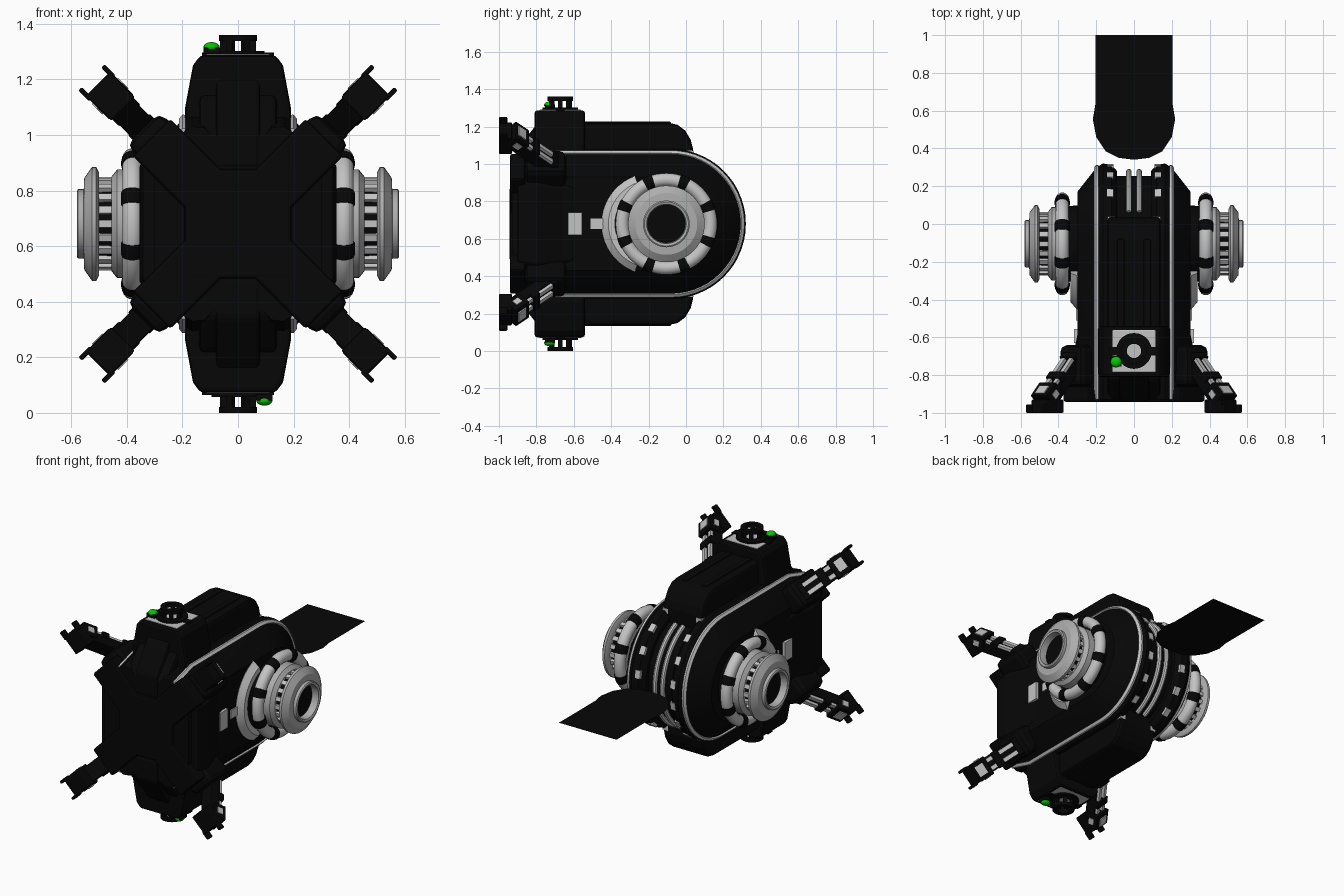
import bpy, bmesh, math
from mathutils import Vector, Matrix

if "Cube" in bpy.data.objects:
    bpy.data.objects.remove(bpy.data.objects["Cube"])

CZ = 0.68   # height of the symmetry centre; every part is modelled around it


def material(name, rgb):
    m = bpy.data.materials.new(name)
    m.diffuse_color = (*rgb, 1)
    m.use_nodes = True
    m.node_tree.nodes["Principled BSDF"].inputs["Base Color"].default_value = m.diffuse_color
    return m


BLACK = material("hull black", (0.002, 0.002, 0.002))
LIGHT = material("light grey", (0.55, 0.55, 0.55))
STEEL = material("steel grey", (0.42, 0.42, 0.42))
GREEN = material("signal green", (0.0, 0.58, 0.0))


def loft(bm, loops, closed=False):
    """Skin a row of equally long closed loops, capped unless closed."""
    rings = [[bm.verts.new(p) for p in lp] for lp in loops]
    n = len(rings[0])
    pairs = list(zip(rings, rings[1:])) + ([(rings[-1], rings[0])] if closed else [])
    for a, b in pairs:
        for i in range(n):
            bm.faces.new((a[i], a[(i + 1) % n], b[(i + 1) % n], b[i]))
    if not closed:
        bm.faces.new(rings[0])
        bm.faces.new(rings[-1])


def prism(bm, pts, axis, a, b):
    put = {'x': lambda t, p: (t, *p), 'y': lambda t, p: (p[0], t, p[1]),
           'z': lambda t, p: (*p, t)}[axis]
    loft(bm, [[put(t, p) for p in pts] for t in (a, b)])


def box(bm, lo, hi, frame=None):
    c = [(a + b) / 2 for a, b in zip(lo, hi)]
    s = [b - a for a, b in zip(lo, hi)]
    m = Matrix.Translation(c) @ Matrix.Diagonal((*s, 1))
    bmesh.ops.create_cube(bm, size=1, matrix=(frame @ m) if frame else m)


def lathe(bm, profile, cy, seg=40, closed=False):
    """Revolve (x, radius) points about the sideways axle."""
    ang = [2 * math.pi * i / seg for i in range(seg)]
    loft(bm, [[(x, cy + r * math.cos(t), r * math.sin(t)) for t in ang]
              for x, r in profile], closed=closed)


def finish(name, bm, mat, mirror="xz", smooth=False, bevel=0):
    bmesh.ops.recalc_face_normals(bm, faces=bm.faces)
    me = bpy.data.meshes.new(name)
    bm.to_mesh(me)
    bm.free()
    me.materials.append(mat)
    ob = bpy.data.objects.new(name, me)
    ob.location.z = CZ
    bpy.context.collection.objects.link(ob)
    if bevel:
        b = ob.modifiers.new("bevel", 'BEVEL')
        b.width, b.segments = bevel, 2
    if mirror:
        mod = ob.modifiers.new("mirror", 'MIRROR')
        mod.use_axis = ('x' in mirror, False, 'z' in mirror)
        mod.use_mirror_merge = False
    if smooth:
        bpy.ops.object.select_all(action='DESELECT')
        ob.select_set(True)
        bpy.context.view_layer.objects.active = ob
        bpy.ops.object.shade_smooth_by_angle(angle=math.radians(32))


def outline(r):
    """Side outline: rounded rear, straight flanks, tapered front."""
    arc = [math.radians(90 - 180 * i / 28) for i in range(29)]
    return ([(-0.93, r - 0.05), (-0.76, r)]
            + [(-0.08 + r * math.cos(t), r * math.sin(t)) for t in arc]
            + [(-0.76, -r), (-0.93, -r + 0.05)])


# side shells with chamfered outer rim, and the core between them
bm = bmesh.new()
loft(bm, [[(x, *p) for p in outline(r)] for x, r in
          ((0.09, 0.33), (0.09, 0.36), (0.12, 0.395), (0.165, 0.4), (0.2, 0.378), (0.3, 0.25))])
finish("side_shell", bm, BLACK, "x", True)
bm = bmesh.new()
prism(bm, outline(0.335), 'x', -0.095, 0.095)
finish("core", bm, BLACK, None, True)

# light trim line following the shell rim
bm = bmesh.new()
section = [(0.188, 0.392), (0.2, 0.393), (0.212, 0.378), (0.2, 0.368)]
loft(bm, list(zip(*[[(x, *p) for p in outline(r)] for x, r in section])))
finish("trim_line", bm, LIGHT, "x", True)

# rear pipes in the slot
bm = bmesh.new()
rows = []
for i in range(25):
    t = math.radians(-66 + 132 * i / 24)
    rows.append([(0.027 + 0.015 * math.cos(a), -0.08 + (0.357 + 0.015 * math.sin(a)) * math.cos(t),
                  (0.357 + 0.015 * math.sin(a)) * math.sin(t))
                 for a in [math.pi * k / 4 for k in range(8)]])
loft(bm, rows)
finish("rear_pipe", bm, LIGHT, "x", True)

# light marker plates beside the slot
bm = bmesh.new()
for deg in (10, 31, 52):
    f = Matrix.Translation((0, -0.08, 0)) @ Matrix.Rotation(math.radians(deg), 4, 'X')
    box(bm, (0.108, 0.375, -0.025), (0.142, 0.4, 0.025), f)
prism(bm, [(0.1, 0.04), (0.14, 0.04), (0.14, 0.0)], 'z', 0.36, 0.392)
finish("rear_marker", bm, LIGHT)

# upper and lower spine with rails
bm = bmesh.new()
prism(bm, [(-0.93, 0.2), (-0.93, 0.33), (-0.82, 0.46), (-0.58, 0.54), (-0.09, 0.54), (-0.045, 0.53),
           (-0.005, 0.5), (0.025, 0.45), (0.038, 0.4), (0.038, 0.2)], 'x', -0.14, 0.14)
finish("spine", bm, BLACK, "z", bevel=0.02)
bm = bmesh.new()
box(bm, (0.05, -0.55, 0.5), (0.09, -0.08, 0.547))
finish("spine_rail", bm, BLACK, bevel=0.008)

# tower blocks and their front ridge
bm = bmesh.new()
half = [(0.19, 0.3), (0.19, 0.42), (0.162, 0.57), (0.135, 0.607)]
prism(bm, half + [(-x, z) for x, z in reversed(half)], 'y', -0.81, -0.54)
finish("tower", bm, BLACK, "z", bevel=0.015)
bm = bmesh.new()
prism(bm, [(-0.935, 0.2), (-0.935, 0.34), (-0.84, 0.48), (-0.8, 0.53), (-0.8, 0.2)], 'x', -0.08, 0.08)
finish("tower_ridge", bm, BLACK, "z", bevel=0.015)

# hatch: light base plate, black ring, open cap on posts
bm = bmesh.new()
box(bm, (-0.115, -0.785, 0.59), (0.115, -0.56, 0.611))
finish("hatch_plate", bm, LIGHT, "z", bevel=0.006)


def ring(bm, r0, r1, z0, z1):
    prof = [(r0, z0), (r1, z0), (r1, z1), (r0, z1)]
    loft(bm, [[(r * math.cos(t), -0.672 + r * math.sin(t), z) for r, z in prof]
              for t in [2 * math.pi * i / 20 for i in range(20)]], closed=True)


bm = bmesh.new()
ring(bm, 0.045, 0.095, 0.605, 0.622)
ring(bm, 0.038, 0.068, 0.658, 0.68)
for i in range(6):
    f = Matrix.Translation((0, -0.672, 0)) @ Matrix.Rotation(math.pi * i / 3, 4, 'Z')
    box(bm, (0.042, -0.012, 0.61), (0.064, 0.012, 0.67), f)
for s in (-1, 1):   # side clamps on the plate
    box(bm, (s * 0.11 - 0.02, -0.695, 0.58), (s * 0.11 + 0.02, -0.65, 0.616))
finish("hatch_ring", bm, BLACK, "z")

# signal lamps, on opposite sides above and below
for name, s in (("upper", 1), ("lower", -1)):
    bm = bmesh.new()
    box(bm, (-0.095 * s - 0.03, -0.755, s * 0.624 - 0.011), (-0.095 * s + 0.03, -0.70, s * 0.624 + 0.011))
    finish(name + "_lamp_bracket", bm, BLACK, None)
    bm = bmesh.new()
    bmesh.ops.create_uvsphere(bm, u_segments=16, v_segments=10, radius=0.029,
                              matrix=Matrix.Translation((-0.095 * s, -0.73, s * 0.636))
                              @ Matrix.Diagonal((1, 1, 0.62, 1)))
    finish(name + "_lamp", bm, GREEN, None, True)

# nose block
bm = bmesh.new()


def octagon(y, w, h, c):
    q = [(w, h - c), (w - c, h)]
    pts = q + [(-x, z) for x, z in reversed(q)]
    return [(x, y, z) for x, z in pts + [(-x, -z) for x, z in pts]]


loft(bm, [octagon(-0.54, 0.29, 0.28, 0.1), octagon(-0.66, 0.315, 0.32, 0.12),
          octagon(-0.8, 0.355, 0.34, 0.13), octagon(-0.9, 0.345, 0.33, 0.13)])
finish("nose_block", bm, BLACK, None, bevel=0.01)

# crossed front plate with square hub, and arm shoulders
bm = bmesh.new()
for deg in (45, 135):
    f = Matrix.Rotation(math.radians(deg), 4, 'Y')
    box(bm, (-0.44, -0.942, -0.095), (0.44, -0.86, 0.095), f)
box(bm, (-0.192, -0.943, -0.197), (0.192, -0.87, 0.197))
finish("cross_plate", bm, BLACK, None, bevel=0.012)
bm = bmesh.new()
f = Matrix.Rotation(math.radians(-45), 4, 'Y')
box(bm, (0.34, -0.86, -0.085), (0.485, -0.64, 0.085), f)
finish("arm_shoulder", bm, BLACK, bevel=0.035)

# four gripping arms: along = reach, side = across, back = rear face
start, end = Vector((0.29, -0.66, 0.29)), Vector((0.495, -0.965, 0.495))
along = (end - start).normalized()
side = Vector((1, 0, -1)).normalized()
back = along.cross(side)
if back.y < 0:
    back = -back
F = Matrix.Translation(start) @ Matrix((along, side, back)).transposed().to_4x4()
L = (end - start).length
bm = bmesh.new()
box(bm, (0, -0.05, -0.05), (L - 0.08, 0.05, 0.015), F)
box(bm, (L - 0.13, -0.062, -0.03), (L - 0.03, 0.062, 0.05), F)
box(bm, (0.06, -0.055, 0.0), (0.1, 0.055, 0.04), F)
box(bm, (0.2, -0.055, 0.0), (0.25, 0.055, 0.04), F)
box(bm, (0.585, -1.0, -0.06), (0.71, -0.93, 0.06), f)
for s in (-0.058, 0.058):     # finger prongs
    box(bm, (0.69, -1.0, s - 0.009), (0.745, -0.955, s + 0.009), f)
finish("arm", bm, BLACK, bevel=0.006)
bm = bmesh.new()
for s in (-0.028, 0.028):     # light rods and pads on the rear of each arm
    box(bm, (0.02, s - 0.013, 0.01), (0.3, s + 0.013, 0.032), F)
box(bm, (L - 0.1, -0.035, 0.045), (L - 0.045, 0.035, 0.056), F)
box(bm, (L - 0.1, -0.067, -0.01), (L - 0.06, 0.067, 0.025), F)
finish("arm_rod", bm, LIGHT)

# drive pods on both sides
CY = -0.105
bm = bmesh.new()
lathe(bm, [(0.28, 0.205), (0.345, 0.2), (0.37, 0.16), (0.5, 0.15)], CY)
finish("pod_mount", bm, BLACK, "x", True)


def torus_row(t, minor):
    return [(0.38 + minor * math.cos(a), CY + (0.236 + minor * math.sin(a)) * math.cos(t),
             (0.236 + minor * math.sin(a)) * math.sin(t))
            for a in [2 * math.pi * k / 14 for k in range(14)]]


bm = bmesh.new()              # light ring
loft(bm, [torus_row(2 * math.pi * i / 64, 0.036) for i in range(64)], closed=True)
finish("pod_ring", bm, LIGHT, "x", True)
bm = bmesh.new()              # black clamps round the ring
for k in range(8):
    loft(bm, [torus_row(math.radians(22.5 + 45 * k + d), 0.04) for d in (-6, -2, 2, 6)])
finish("ring_clamp", bm, BLACK, "x", True)

bm = bmesh.new()              # collar, flange and nozzle lip
lathe(bm, [(0.37, 0.15), (0.37, 0.195), (0.435, 0.195), (0.455, 0.17), (0.455, 0.14)], CY, closed=True)
lathe(bm, [(0.5, 0.1), (0.5, 0.185), (0.51, 0.205), (0.525, 0.205), (0.553, 0.165), (0.555, 0.125),
           (0.575, 0.125), (0.58, 0.118), (0.575, 0.105), (0.515, 0.1)], CY, closed=True)
finish("pod_flange", bm, STEEL, "x", True)

bm = bmesh.new()              # light ribs in the dark waist
for i in range(20):
    f = Matrix.Translation((0, CY, 0)) @ Matrix.Rotation(2 * math.pi * i / 20, 4, 'X')
    box(bm, (0.45, 0.14, -0.013), (0.505, 0.168, 0.013), f)
finish("pod_rib", bm, LIGHT, "x")

bm = bmesh.new()
lathe(bm, [(0.49, 0.104), (0.53, 0.102)], CY)
finish("nozzle_core", bm, BLACK, "x")

# crescent guard ahead of each pod, low against the hull
bm = bmesh.new()
rows = []
for i in range(21):
    t = math.radians(110 + 140 * i / 20)
    rows.append([(x, -0.18 + r * math.cos(t), r * math.sin(t)) for x, r in
                 ((0.26, 0.2), (0.26, 0.272), (0.302, 0.272), (0.335, 0.235), (0.335, 0.2))])
loft(bm, rows)
finish("crescent_guard", bm, LIGHT, "x", True)

# side blocks joining nose and guard
bm = bmesh.new()
box(bm, (0.28, -0.63, -0.06), (0.318, -0.555, 0.06))
box(bm, (0.28, -0.51, -0.028), (0.308, -0.44, 0.028))
finish("side_block", bm, LIGHT, "x")

# paper-thin tail panel
bm = bmesh.new()
edge = [(0.205, 1.0), (0.205, 0.63), (0.218, 0.555), (0.2, 0.46), (0.15, 0.385), (0.08, 0.35)]
pts = edge + [(0, 0.34)] + [(-x, y) for x, y in reversed(edge)]
bm.faces.new([bm.verts.new((x, y, 0)) for x, y in reversed(pts)])
finish("tail_panel", bm, BLACK, None)
